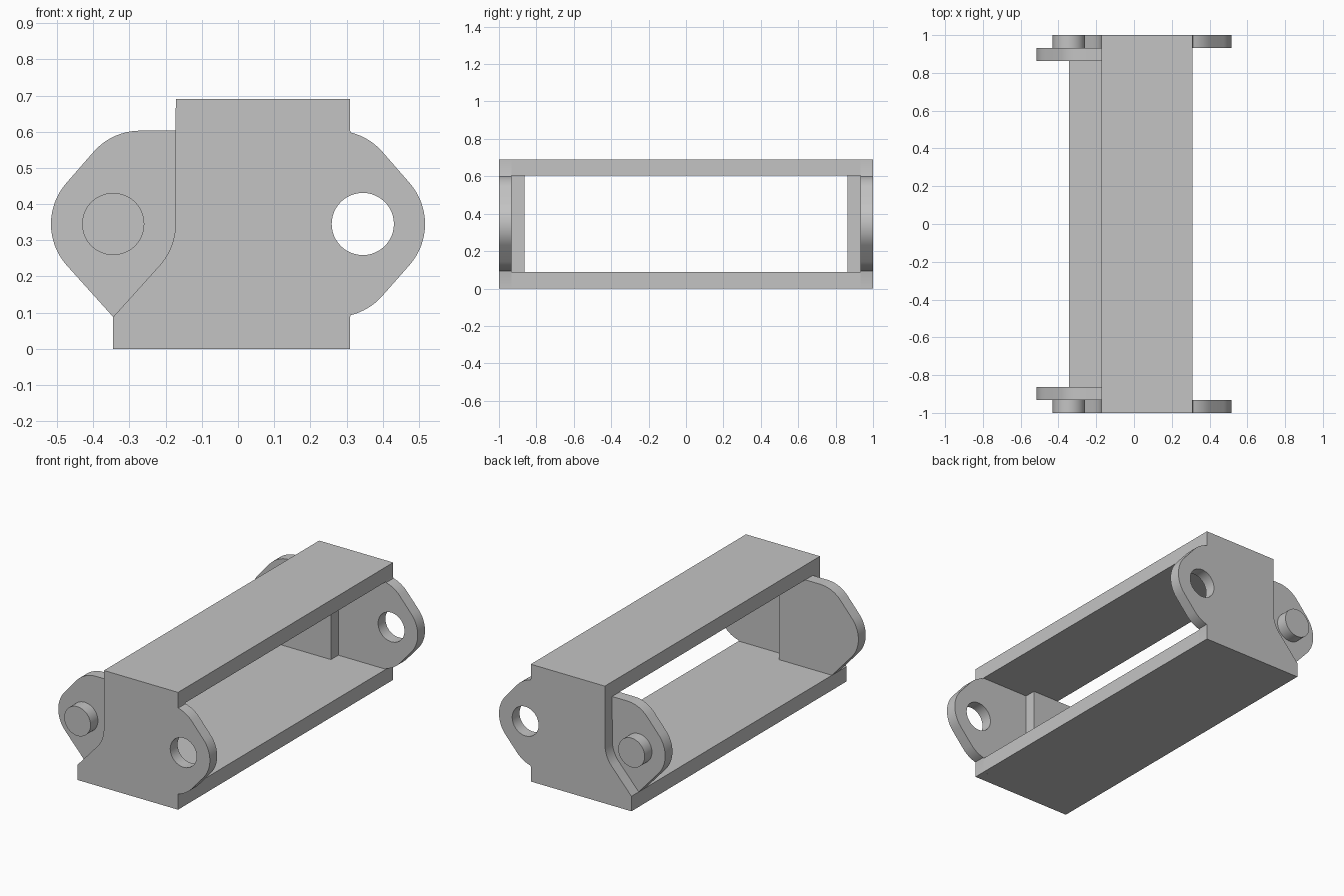
import bpy, bmesh
from math import sin, cos, radians
from mathutils import Matrix

if "Cube" in bpy.data.objects:
    bpy.data.objects.remove(bpy.data.objects["Cube"], do_unlink=True)

steel = bpy.data.materials.new("plain grey steel")
steel.use_nodes = True
GREY = (0.55, 0.55, 0.55, 1)
steel.diffuse_color = GREY
steel.node_tree.nodes["Principled BSDF"].inputs["Base Color"].default_value = GREY

# Shared link dimensions
PIVOT, MID, R = 0.345, 0.345, 0.172
TOP, HIGH, LOW = 0.69, 0.603, 0.088
RIGHT, STEP = 0.31, -0.172
PIN_R = 0.086
END, THICK = 1.0, 0.068


def arc(cx, cz, r, a0, a1, n=16):
    angles = [radians(a0 + (a1 - a0) * i / n) for i in range(n + 1)]
    return [(cx + r * cos(a), cz + r * sin(a)) for a in angles]


def smooth(obj):
    bpy.ops.object.select_all(action="DESELECT")
    obj.select_set(True)
    bpy.context.view_layer.objects.active = obj
    bpy.ops.object.shade_smooth_by_angle(angle=radians(30))


def plate(name, outlines, y):
    """Fill closed x-z outlines (inner ones become holes) and thicken along y."""
    curve = bpy.data.curves.new(name + " outline", "CURVE")
    curve.dimensions = "2D"
    curve.fill_mode = "BOTH"
    curve.extrude = THICK / 2
    for points in outlines:
        spline = curve.splines.new("POLY")
        spline.points.add(len(points) - 1)
        for p, (x, z) in zip(spline.points, points):
            p.co = (x, z, 0, 1)
        spline.use_cyclic_u = True
    temp = bpy.data.objects.new(name + " helper", curve)
    bpy.context.collection.objects.link(temp)
    graph = bpy.context.evaluated_depsgraph_get()
    mesh = bpy.data.meshes.new_from_object(temp.evaluated_get(graph))
    bpy.data.objects.remove(temp, do_unlink=True)
    mesh.transform(Matrix.Translation((0, y, 0)) @ Matrix.Rotation(radians(90), 4, "X"))
    bm = bmesh.new()
    bm.from_mesh(mesh)
    bmesh.ops.remove_doubles(bm, verts=bm.verts, dist=1e-5)
    bmesh.ops.recalc_face_normals(bm, faces=bm.faces)
    bm.to_mesh(mesh)
    bm.free()
    mesh.materials.clear()
    mesh.materials.append(steel)
    obj = bpy.data.objects.new(name, mesh)
    bpy.context.collection.objects.link(obj)
    smooth(obj)


def bar(name, x0, x1, z0, z1):
    half = END - THICK
    bpy.ops.mesh.primitive_cube_add(size=1, location=((x0 + x1) / 2, 0, (z0 + z1) / 2))
    obj = bpy.context.object
    obj.name = name
    obj.scale = (x1 - x0, 2 * half, z1 - z0)
    bpy.ops.object.transform_apply(location=False, rotation=False, scale=True)
    obj.data.materials.append(steel)


# Cross bars joining the two ends
bar("top_bar", STEP, RIGHT, HIGH, TOP)
bar("bottom_bar", -PIVOT, RIGHT, 0, LOW)

# Outer plate: square body, scooped left edge, rounded lobe with pin hole
SHOULDER = 0.27
outer = [(-PIVOT, 0), (RIGHT, 0), (RIGHT, LOW)]
outer += arc(SHOULDER, LOW + R, R, -76, -42, 8)
outer += arc(PIVOT, MID, R, -42, 42)
outer += arc(SHOULDER, HIGH - R, R, 42, 76, 8)
outer += [(RIGHT, HIGH), (RIGHT, TOP), (STEP, TOP)]
outer += arc(-PIVOT, MID, R, 0, -42, 10)
outer += [(-PIVOT, LOW)]
hole = arc(PIVOT, MID, PIN_R, 0, 352.5, 47)

# Inner plate: overlaps behind the outer plate and carries the pin
inner = [(-PIVOT, LOW), (0, LOW), (0, HIGH)]
inner += arc(-SHOULDER, HIGH - R, R, 90, 138, 10)
inner += arc(-PIVOT, MID, R, 138, 222)

for side, label in ((-1, "front"), (1, "back")):
    outer_y = side * (END - THICK / 2)
    plate(label + "_outer_plate", [outer, hole], outer_y)
    plate(label + "_inner_plate", [inner], side * (END - THICK * 1.5))
    bpy.ops.mesh.primitive_cylinder_add(vertices=48, radius=PIN_R, depth=THICK,
                                        location=(-PIVOT, outer_y, MID),
                                        rotation=(radians(90), 0, 0))
    pin = bpy.context.object
    pin.name = label + "_pin"
    pin.data.materials.append(steel)
    smooth(pin)
